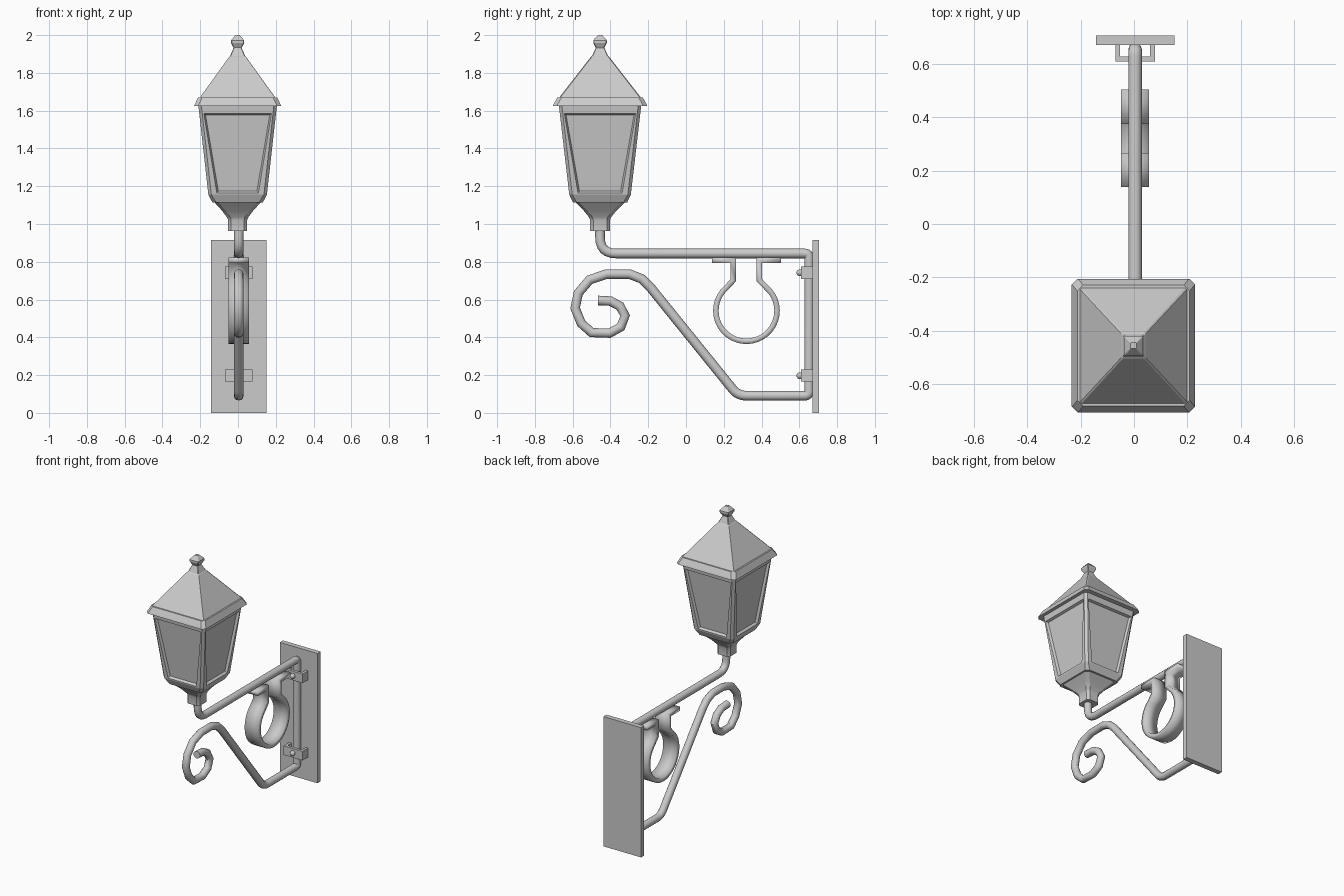
import bpy, bmesh, math
from mathutils import Vector

if "Cube" in bpy.data.objects:
    bpy.data.objects.remove(bpy.data.objects["Cube"])

BX = 0.004            # centre line of the bracket
LX, LY = -0.002, -0.455   # lantern axis


def new_object(name, bm, smooth=None):
    bmesh.ops.recalc_face_normals(bm, faces=bm.faces)
    me = bpy.data.meshes.new(name)
    bm.to_mesh(me)
    bm.free()
    ob = bpy.data.objects.new(name, me)
    bpy.context.collection.objects.link(ob)
    if smooth:
        activate(ob)
        bpy.ops.object.shade_smooth_by_angle(angle=math.radians(smooth))
    return ob


def activate(ob):
    bpy.ops.object.select_all(action='DESELECT')
    ob.select_set(True)
    bpy.context.view_layer.objects.active = ob


def loft(rings):
    """Closed stack of chamfered rectangles: (half x, half y, chamfer, z)."""
    bm = bmesh.new()
    loops = []
    for hx, hy, c, z in rings:
        pts = [(hx, hy - c), (hx - c, hy), (c - hx, hy), (-hx, hy - c),
               (-hx, c - hy), (c - hx, -hy), (hx - c, -hy), (hx, c - hy)]
        loops.append([bm.verts.new((x, y, z)) for x, y in pts])
    for a, b in zip(loops, loops[1:]):
        for i in range(8):
            j = (i + 1) % 8
            bm.faces.new((a[i], a[j], b[j], b[i]))
    bm.faces.new(loops[0])
    bm.faces.new(loops[-1])
    bmesh.ops.recalc_face_normals(bm, faces=bm.faces)
    return bm


def place_lantern(ob):
    ob.location = (LX, LY, 0)


def box(name, x0, x1, y0, y1, z0, z1):
    bm = bmesh.new()
    bmesh.ops.create_cube(bm, size=1)
    for v in bm.verts:
        v.co = ((x0 + x1) / 2 + v.co.x * (x1 - x0),
                (y0 + y1) / 2 + v.co.y * (y1 - y0),
                (z0 + z1) / 2 + v.co.z * (z1 - z0))
    return new_object(name, bm)


def fillet(points, steps=6):
    """Round the corners of a (y, z, radius) path with short curves."""
    out = []
    for i, (y, z, r) in enumerate(points):
        p = Vector((BX, y, z))
        if r == 0:
            out.append(p)
            continue
        a = Vector((BX, *points[i - 1][:2])) - p
        b = Vector((BX, *points[i + 1][:2])) - p
        a, b = p + a.normalized() * r, p + b.normalized() * r
        for k in range(steps + 1):
            t = k / steps
            out.append(a * (1 - t) ** 2 + p * (2 * t * (1 - t)) + b * t * t)
    return out


def tube(name, pts, radius):
    cu = bpy.data.curves.new(name, 'CURVE')
    cu.dimensions = '3D'
    cu.bevel_depth = radius
    cu.bevel_resolution = 4
    cu.use_fill_caps = True
    sp = cu.splines.new('POLY')
    sp.points.add(len(pts) - 1)
    for q, p in zip(sp.points, pts):
        q.co = (*p, 1)
    ob = bpy.data.objects.new(name, cu)
    bpy.context.collection.objects.link(ob)
    activate(ob)
    bpy.ops.object.convert(target='MESH')
    bpy.ops.object.shade_smooth_by_angle(angle=math.radians(40))


# wall plate
box("wall_plate", BX - 0.147, BX + 0.147, 0.67, 0.705, 0, 0.915)

# bent tube: arm, upright, brace and scroll
path = [(LY, 0.98, 0), (LY, 0.844, 0.085), (0.652, 0.844, 0.025),
        (0.652, 0.091, 0.025), (0.275, 0.091, 0.045), (-0.188, 0.664, 0),
        (-0.235, 0.71, 0), (-0.30, 0.735, 0), (-0.42, 0.735, 0),
        (-0.51, 0.705, 0), (-0.57, 0.635, 0), (-0.587, 0.555, 0),
        (-0.555, 0.475, 0), (-0.50, 0.425, 0), (-0.405, 0.422, 0),
        (-0.345, 0.455, 0), (-0.322, 0.515, 0), (-0.35, 0.565, 0),
        (-0.40, 0.592, 0), (-0.466, 0.595, 0)]
tube("bracket_tube", fillet(path), 0.0255)

# clamps with bolts holding the upright to the plate
for tag, z in (("upper", 0.742), ("lower", 0.197)):
    z0, z1 = z - 0.032, z + 0.032
    box(tag + "_clamp_front", BX - 0.074, BX + 0.074, 0.608, 0.627, z0, z1)
    for side, s in (("left", -1), ("right", 1)):
        xs = sorted((BX + s * 0.056, BX + s * 0.074))
        box(f"{tag}_clamp_{side}", *xs, 0.627, 0.672, z0, z1)
    bm = bmesh.new()
    bmesh.ops.create_uvsphere(bm, u_segments=12, v_segments=8, radius=0.018)
    bolt = new_object(tag + "_clamp_bolt", bm, 60)
    bolt.location = (BX, 0.603, z)

# hanging ring strap: extruded profile with thickness
prof = [(0.138, 0.807), (0.251, 0.807), (0.251, 0.703)]
for k in range(29):
    a = math.radians(130 + 280 * k / 28)
    prof.append((0.32 + 0.162 * math.cos(a), 0.541 + 0.162 * math.sin(a)))
prof += [(0.388, 0.703), (0.388, 0.807), (0.503, 0.807)]
bm = bmesh.new()
rows = [[bm.verts.new((BX + s * 0.053, y, z)) for y, z in prof] for s in (-1, 1)]
for i in range(len(prof) - 1):
    bm.faces.new((rows[0][i], rows[0][i + 1], rows[1][i + 1], rows[1][i]))
ring = new_object("hanging_ring", bm, 30)
sol = ring.modifiers.new("thickness", 'SOLIDIFY')
sol.thickness = 0.029
sol.offset = 0
sol.use_even_offset = True

# lantern body with recessed panes
bm = loft([(0.133, 0.143, 0.02, 1.113), (0.155, 0.163, 0.016, 1.155),
           (0.204, 0.214, 0.016, 1.592), (0.208, 0.218, 0.016, 1.63)])
panes = [f for f in bm.faces if f.calc_area() > 0.08 and abs(f.normal.z) < 0.5]
bmesh.ops.inset_individual(bm, faces=panes, thickness=0.012)
for f in panes:
    tangent = 1 if abs(f.normal.x) > 0.5 else 0
    for v in f.verts:
        if v.co.z < 1.3:
            v.co[tangent] *= 0.84
bmesh.ops.inset_individual(bm, faces=panes, thickness=0.012, depth=-0.016)
place_lantern(new_object("lantern_body", bm))

# flared foot and collar under the body
foot = loft([(0.05, 0.052, 0.016, 0.963), (0.05, 0.052, 0.016, 1.02),
             (0.056, 0.058, 0.018, 1.035), (0.082, 0.086, 0.02, 1.07),
             (0.122, 0.13, 0.02, 1.114)])
place_lantern(new_object("lantern_foot", foot, 30))

# roof rim, pyramid roof and finial
rim = loft([(0.231, 0.25, 0.022, 1.625), (0.226, 0.246, 0.022, 1.635),
            (0.21, 0.226, 0.022, 1.67)])
place_lantern(new_object("roof_rim", rim))
roof = loft([(0.203, 0.22, 0.006, 1.665), (0.046, 0.05, 0.005, 1.883),
             (0.04, 0.042, 0.004, 1.89), (0.02, 0.022, 0.003, 1.935)])
place_lantern(new_object("roof", roof))
finial = loft([(0.02, 0.021, 0.003, 1.93), (0.035, 0.036, 0.004, 1.958),
               (0.035, 0.036, 0.004, 1.972), (0.011, 0.011, 0.002, 2.0)])
place_lantern(new_object("finial", finial))
